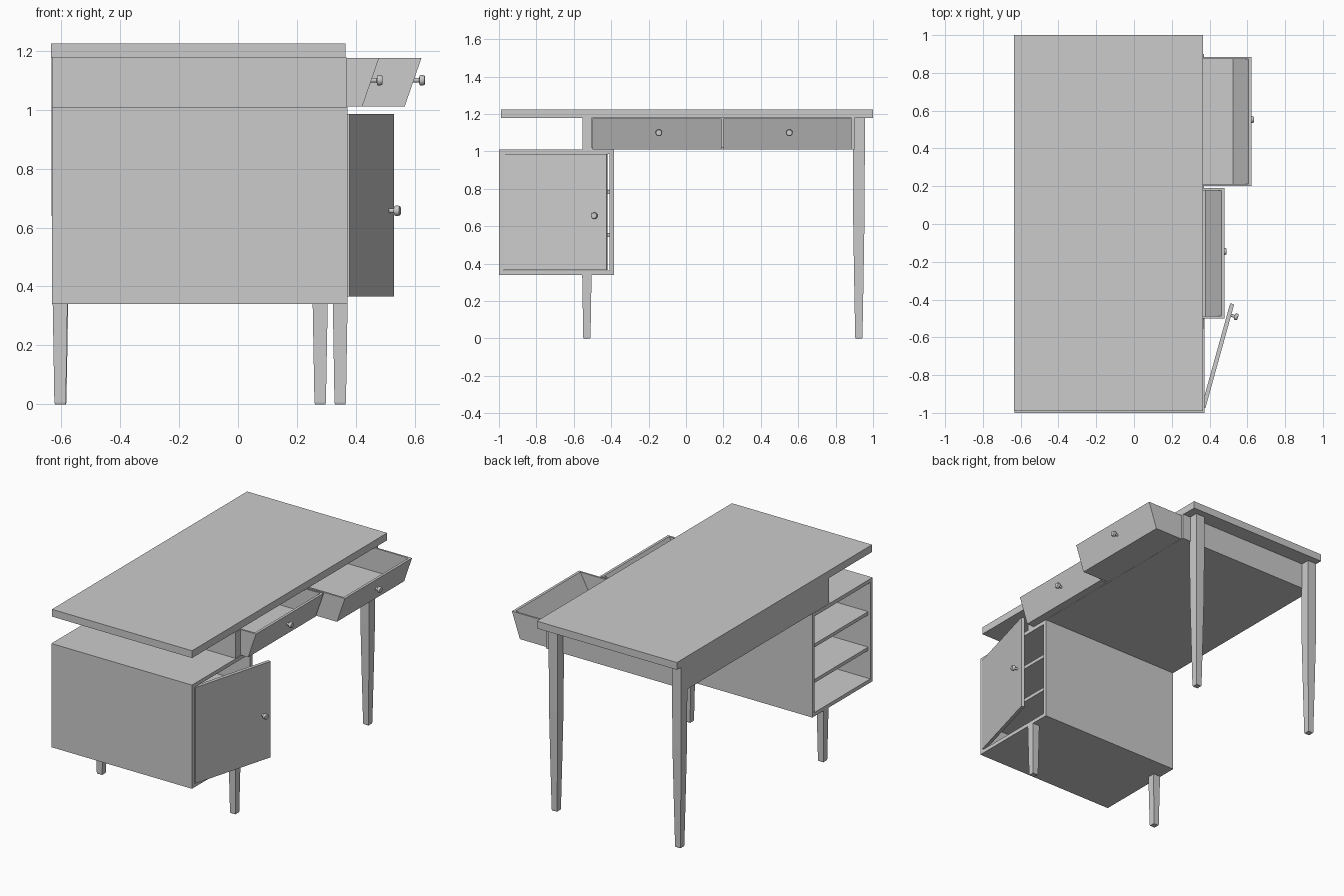
import bpy, bmesh, math
from mathutils import Vector, Matrix

if "Cube" in bpy.data.objects:
    bpy.data.objects.remove(bpy.data.objects["Cube"])


def make(name, bm):
    bmesh.ops.recalc_face_normals(bm, faces=bm.faces)
    me = bpy.data.meshes.new(name)
    bm.to_mesh(me)
    bm.free()
    ob = bpy.data.objects.new(name, me)
    bpy.context.collection.objects.link(ob)
    return ob


def add_prism(bm, profile, y0, y1):
    """Extrude an x-z outline along y."""
    f = bm.faces.new([bm.verts.new((x, y0, z)) for x, z in profile])
    ext = bmesh.ops.extrude_face_region(bm, geom=[f])
    vs = [v for v in ext["geom"] if isinstance(v, bmesh.types.BMVert)]
    bmesh.ops.translate(bm, vec=(0, y1 - y0, 0), verts=vs)


def add_box(bm, x0, x1, y0, y1, z0, z1):
    add_prism(bm, [(x0, z0), (x1, z0), (x1, z1), (x0, z1)], y0, y1)


def boxes(name, *items):
    bm = bmesh.new()
    for b in items:
        add_box(bm, *b)
    return make(name, bm)


def leg(name, x, y, sections):
    """Square leg lofted through (z, width) sections."""
    bm = bmesh.new()
    rings = []
    for z, w in sections:
        h = w / 2
        rings.append([bm.verts.new((x + a * h, y + b * h, z))
                      for a, b in ((-1, -1), (1, -1), (1, 1), (-1, 1))])
    for r, s in zip(rings, rings[1:]):
        for i in range(4):
            bm.faces.new((r[i], r[(i + 1) % 4], s[(i + 1) % 4], s[i]))
    bm.faces.new(rings[0])
    bm.faces.new(rings[-1])
    return make(name, bm)


def knob(name, base, direction):
    """Turned knob: thin stem and rounded head along a direction."""
    bm = bmesh.new()
    prof = [(0, -0.004), (0.008, -0.004), (0.008, 0.018), (0.016, 0.019),
            (0.018, 0.023), (0.018, 0.030), (0.015, 0.037), (0, 0.038)]
    vs = [bm.verts.new((r, 0, z)) for r, z in prof]
    es = [bm.edges.new(p) for p in zip(vs, vs[1:])]
    bmesh.ops.spin(bm, geom=vs + es, cent=(0, 0, 0), axis=(0, 0, 1),
                   angle=math.tau, steps=16)
    bmesh.ops.remove_doubles(bm, verts=bm.verts, dist=1e-5)
    rot = Vector(direction).to_track_quat('Z', 'Y').to_matrix().to_4x4()
    bmesh.ops.transform(bm, matrix=Matrix.Translation(base) @ rot, verts=bm.verts)
    ob = make(name, bm)
    bpy.context.view_layer.objects.active = ob
    ob.select_set(True)
    bpy.ops.object.shade_smooth_by_angle(angle=math.radians(40))
    ob.select_set(False)


# Desk top
boxes("desk_top", (-0.635, 0.365, -0.99, 1.0, 1.178, 1.225))

# Drawer frame under the top
boxes("drawer_frame",
      (-0.632, 0.37, -0.553, -0.504, 1.01, 1.178),
      (-0.632, 0.37, 0.886, 0.9, 1.01, 1.178),
      (-0.632, -0.61, -0.504, 0.886, 1.01, 1.178),
      (-0.61, 0.37, -0.504, 0.886, 1.01, 1.02))

# Cabinet, open through from front to back
X0, X1, Y0, Y1, Z0, Z1, T = -0.632, 0.372, -1.0, -0.385, 0.34, 1.009, 0.024
boxes("cabinet",
      (X0, X1, Y0, Y0 + T, Z0, Z1), (X0, X1, Y1 - T, Y1, Z0, Z1),
      (X0, X1, Y0 + T, Y1 - T, Z0, Z0 + T), (X0, X1, Y0 + T, Y1 - T, Z1 - T, Z1))
for i, z in enumerate((0.554, 0.783)):
    boxes(f"shelf_{i + 1}", (X0 + 0.015, X1 - 0.02, Y0 + T, Y1 - T, z - 0.011, z + 0.011))

# Door, hinged open
ang = math.radians(-15.5)
hinge = Vector((0.37, -0.975, 0))
door = boxes("cabinet_door", (-0.022, 0.0, 0.0, 0.57, 0.366, 0.985))
turn = Matrix.Translation(hinge + Vector((0.008, 0, 0))) @ Matrix.Rotation(ang, 4, 'Z')
door.data.transform(turn)
knob("door_knob", turn @ Vector((0, 0.51, 0.657)), turn.to_3x3() @ Vector((1, 0, 0)))

# Short cabinet legs and long desk legs
for side, xs, xl in (("front", 0.347, 0.279), ("back", -0.604, -0.602)):
    leg(f"cabinet_leg_{side}", xs, -0.53, [(0, 0.035), (0.006, 0.039), (0.34, 0.05)])
    leg(f"desk_leg_{side}", xl, 0.924,
        [(0, 0.035), (0.006, 0.039), (0.34, 0.051), (0.65, 0.061), (1.0, 0.064), (1.178, 0.064)])


# Slant-fronted drawers
def drawer(name, y0, y1, x):
    zb, zt, t, back = 1.011, 1.176, 0.012, x - 0.85
    front = [(x, zb), (x + 0.057, zt), (x + 0.04, zt), (x - 0.043, zb + 0.013), (x - 0.043, zb)]
    side = [(back, zb), (x, zb), (x + 0.057, zt), (back, zt)]
    bm = bmesh.new()
    add_prism(bm, front, y0 + t, y1 - t)
    add_prism(bm, side, y0, y0 + t)
    add_prism(bm, side, y1 - t, y1)
    add_box(bm, back, x - 0.043, y0 + t, y1 - t, zb, zb + 0.013)
    add_box(bm, back, back + t, y0 + t, y1 - t, zb + 0.013, zt)
    make(name, bm)
    knob(name + "_knob", (x + 0.031, (y0 + y1) / 2 + 0.01, 1.1), (1, 0, 0))


drawer("drawer_left", -0.5, 0.19, 0.422)
drawer("drawer_right", 0.2, 0.885, 0.566)
